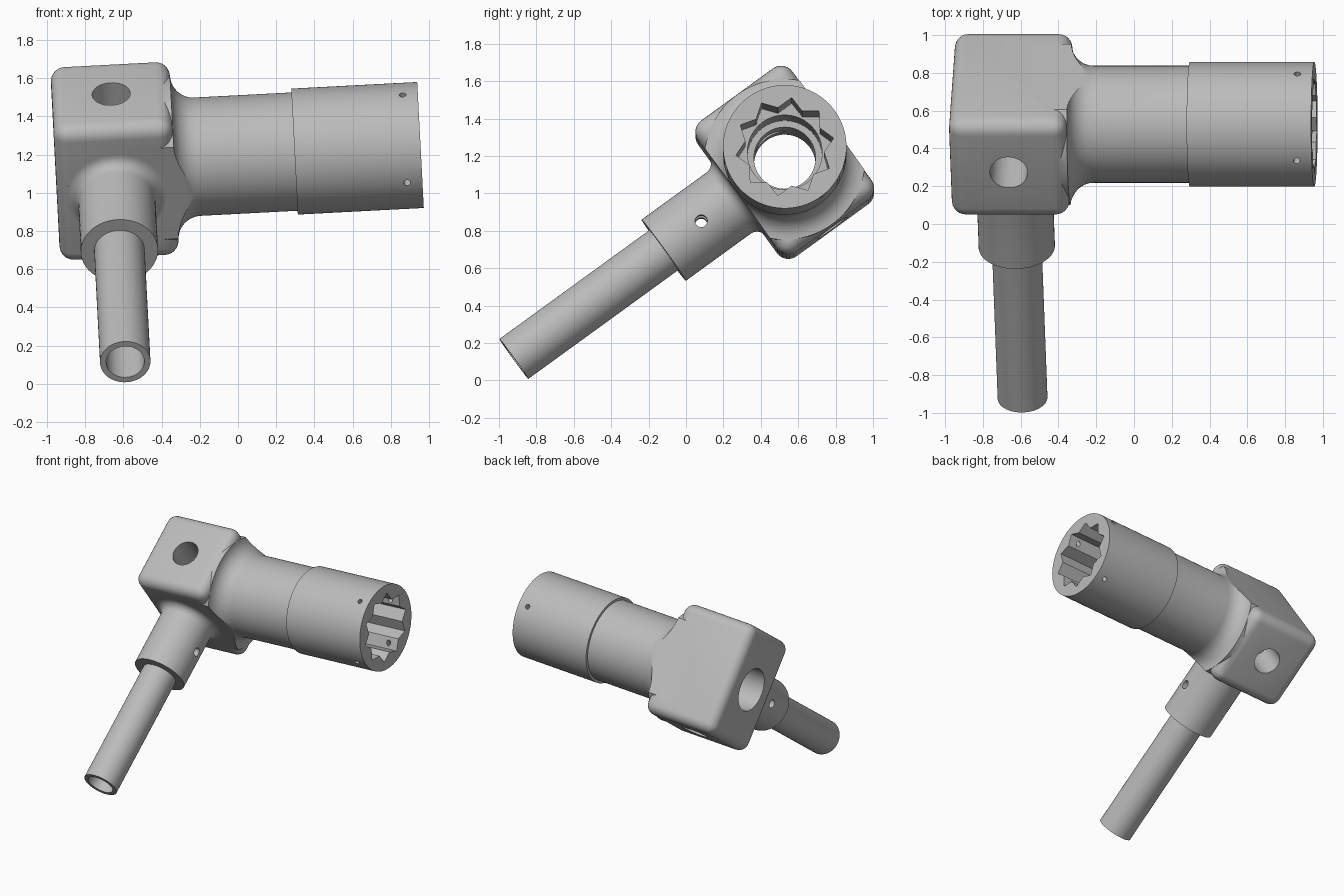
import bpy, bmesh
from math import sin, cos, pi, radians
from mathutils import Matrix

cube = bpy.data.objects.get("Cube")
if cube:
    bpy.data.objects.remove(cube)

grey = bpy.data.materials.new("plain_grey")
grey.use_nodes = True
grey.diffuse_color = (0.5, 0.5, 0.5, 1)
grey.node_tree.nodes["Principled BSDF"].inputs["Base Color"].default_value = (0.5, 0.5, 0.5, 1)

# Parts are built around the block centre, then tilted into place
PLACE = (Matrix.Translation((-0.645, 0.528, 1.166))
         @ Matrix.Rotation(radians(-3), 4, 'Y') @ Matrix.Rotation(radians(36), 4, 'X'))
ALONG_X = Matrix.Rotation(pi / 2, 4, 'Y')
ALONG_FRONT = Matrix.Rotation(pi / 2, 4, 'X')
ALONG_Z = Matrix.Identity(4)
HALF_Y, HALF_Z, ROUND = 0.312, 0.434, 0.075


def finish(name, bm, matrix):
    bm.transform(matrix)
    bmesh.ops.recalc_face_normals(bm, faces=bm.faces)
    mesh = bpy.data.meshes.new(name)
    bm.to_mesh(mesh)
    bm.free()
    mesh.materials.append(grey)
    obj = bpy.data.objects.new(name, mesh)
    bpy.context.collection.objects.link(obj)
    return obj


def lathe(name, profile, matrix, steps=64):
    """Solid of revolution from (distance along axis, radius) pairs."""
    bm = bmesh.new()
    points = [(profile[0][0], 0)] + profile + [(profile[-1][0], 0)]
    verts = [bm.verts.new((r, 0, d)) for d, r in points]
    edges = [bm.edges.new(pair) for pair in zip(verts, verts[1:])]
    bmesh.ops.spin(bm, geom=verts + edges, cent=(0, 0, 0), axis=(0, 0, 1),
                   angle=2 * pi, steps=steps)
    bmesh.ops.remove_doubles(bm, verts=bm.verts, dist=0.0001)
    return finish(name, bm, matrix)


def rod(r, start, end, matrix, steps=48):
    return lathe("cutter", [(start, r), (end, r)], matrix, steps)


def rounded_box(name, x0, x1):
    bm = bmesh.new()
    bmesh.ops.create_cube(bm, size=1)
    bm.transform(Matrix.Translation(((x0 + x1) / 2, 0, 0))
                 @ Matrix.Diagonal((x1 - x0, 2 * HALF_Y, 2 * HALF_Z, 1)))
    bmesh.ops.bevel(bm, geom=bm.edges[:], offset=ROUND, segments=6, profile=0.5, affect='EDGES')
    return finish(name, bm, ALONG_Z)


def star(teeth, outer, inner, start, end):
    bm = bmesh.new()
    verts = []
    for i in range(2 * teeth):
        a = radians(28) + i * pi / teeth
        r = inner if i % 2 else outer
        verts.append(bm.verts.new((r * cos(a), r * sin(a), start)))
    face = bm.faces.new(verts)
    top = bmesh.ops.extrude_face_region(bm, geom=[face])["geom"]
    bmesh.ops.translate(bm, vec=(0, 0, end - start),
                        verts=[v for v in top if isinstance(v, bmesh.types.BMVert)])
    return finish("cutter", bm, ALONG_X)


def combine(obj, others, operation):
    bpy.context.view_layer.objects.active = obj
    for other in others:
        mod = obj.modifiers.new("combine", 'BOOLEAN')
        mod.operation = operation
        mod.solver = 'EXACT'
        mod.object = other
        bpy.ops.object.modifier_apply(modifier=mod.name)
        bpy.data.objects.remove(other)


def fillet(face, r_tube, size):
    """Concave quarter arc flaring a tube onto a flat face."""
    steps = [i * pi / 16 for i in range(9)]
    return [(face + size - size * cos(t), r_tube + size - size * sin(t)) for t in steps]


# Rounded block with the flared neck of the main tube
housing = rounded_box("block_housing", -0.312, 0.312)
neck = lathe("neck", [(0.2, 0.43)] + fillet(0.312, 0.31, 0.12) + [(0.942, 0.31)], ALONG_X, 96)
combine(neck, [rounded_box("limit", -1, 2)], 'INTERSECT')
combine(housing, [neck], 'UNION')
combine(housing, [
    rod(0.165, -0.6, 0.6, ALONG_X),
    rod(0.2, 0.45, 1.2, ALONG_X),
    rod(0.1, -0.6, 0.6, ALONG_Z),
    rod(0.1, 0, 0.6, ALONG_FRONT),
], 'DIFFERENCE')

# Wide end collar with a toothed socket and four pin holes
collar = lathe("end_collar", [(0.942, 0.33), (1.602, 0.33)], ALONG_X, 96)
cutters = [rod(0.2, 0.8, 1.3, ALONG_X), star(10, 0.265, 0.212, 1.02, 1.7)]
for k in range(4):
    cutters.append(rod(0.018, 0.1, 0.5, Matrix.Translation((1.522, 0, 0))
                       @ Matrix.Rotation(k * pi / 2, 4, 'X'), 16))
combine(collar, cutters, 'DIFFERENCE')

# Side sleeve with a cross hole
sleeve = lathe("side_sleeve", [(0.25, 0.26)] + fillet(0.312, 0.202, 0.06) + [(0.8, 0.202)],
               ALONG_FRONT)
combine(sleeve, [
    rod(0.1, 0.1, 0.9, ALONG_FRONT),
    rod(0.033, -0.5, 0.5, Matrix.Translation((0, -0.552, 0)) @ ALONG_X, 24),
], 'DIFFERENCE')

# Long thin tube
tube = lathe("side_tube", [(0.79, 0.132), (1.79, 0.132)], ALONG_FRONT)
combine(tube, [rod(0.1, 0.7, 1.9, ALONG_FRONT)], 'DIFFERENCE')

for part in (housing, collar, sleeve, tube):
    part.matrix_world = PLACE
    bpy.ops.object.select_all(action='DESELECT')
    part.select_set(True)
    bpy.context.view_layer.objects.active = part
    bpy.ops.object.shade_smooth_by_angle(angle=radians(32))
